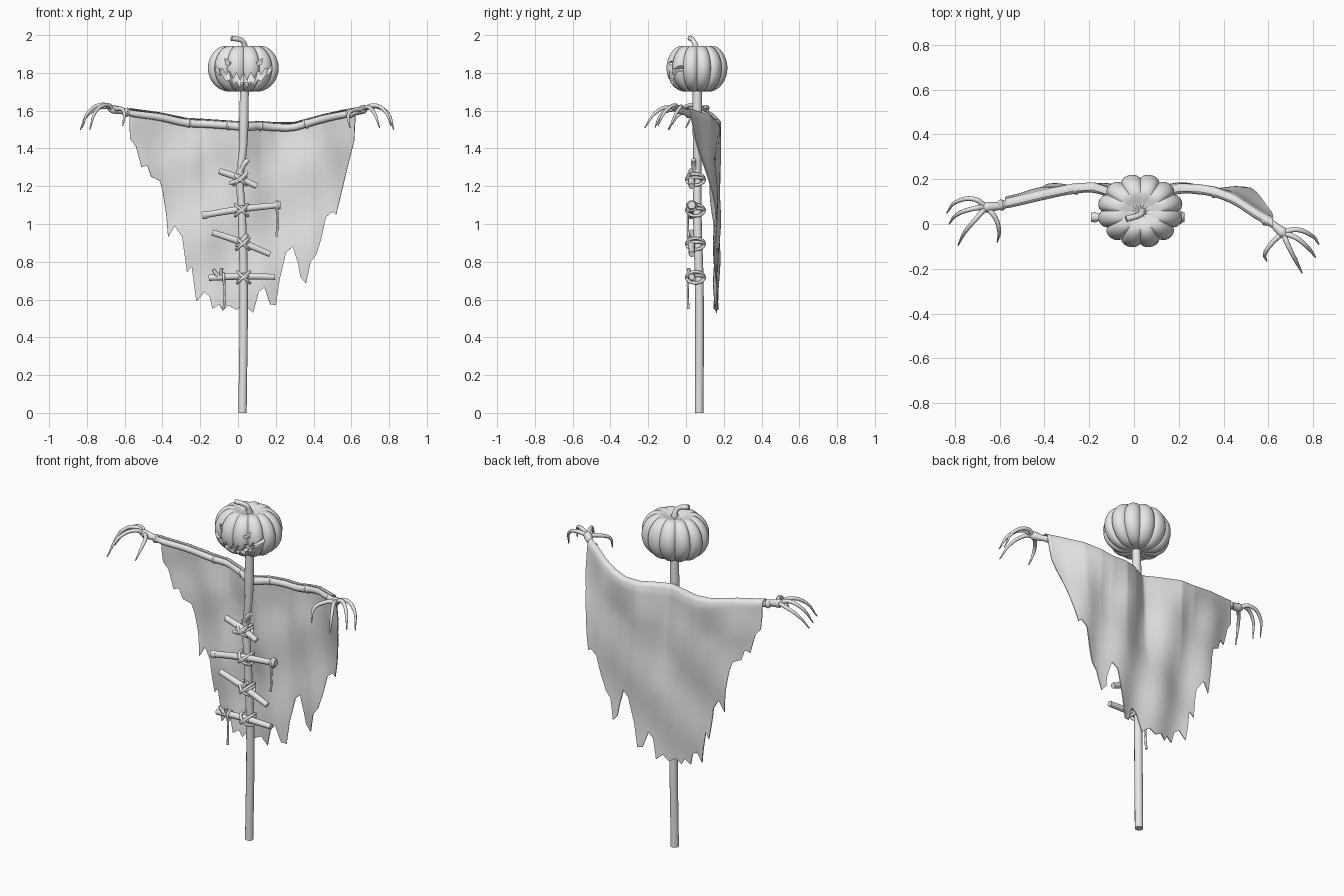
import bpy, bmesh, math, random
from mathutils import Vector

random.seed(4)
default = bpy.data.objects.get("Cube")
if default:
    bpy.data.objects.remove(default, do_unlink=True)

grey = bpy.data.materials.new("plain grey")
grey.use_nodes = True
grey.diffuse_color = (0.8, 0.8, 0.8, 1)
grey.node_tree.nodes["Principled BSDF"].inputs["Base Color"].default_value = grey.diffuse_color
parts = []


def link(name, data):
    ob = bpy.data.objects.new(name, data)
    bpy.context.collection.objects.link(ob)
    return ob


def finish(name, mesh):
    mesh.materials.clear()
    mesh.materials.append(grey)
    ob = link(name, mesh)
    parts.append(ob)
    return ob


def bake(ob):
    """Turn an object with its modifiers into a plain mesh and drop the source."""
    graph = bpy.context.evaluated_depsgraph_get()
    mesh = bpy.data.meshes.new_from_object(ob.evaluated_get(graph))
    bpy.data.objects.remove(ob, do_unlink=True)
    return mesh


def tube(name, points, radii, closed=False):
    """Smooth round tube through the points, with a radius for each."""
    if not isinstance(radii, (list, tuple)):
        radii = [radii] * len(points)
    curve = bpy.data.curves.new(name, "CURVE")
    curve.dimensions = "3D"
    curve.bevel_depth = 1
    curve.bevel_resolution = 3
    curve.resolution_u = 6
    curve.use_fill_caps = True
    spline = curve.splines.new("BEZIER")
    spline.bezier_points.add(len(points) - 1)
    spline.use_cyclic_u = closed
    for bp, co, r in zip(spline.bezier_points, points, radii):
        bp.co = co
        bp.radius = r
        bp.handle_left_type = bp.handle_right_type = "AUTO"
    mesh = bake(link(name + "_path", curve))
    return finish(name, mesh)


def lerp_table(table, x):
    """Linear lookup of the remaining columns by the first column."""
    for a, b in zip(table, table[1:]):
        if x <= b[0]:
            break
    t = min(max((x - a[0]) / (b[0] - a[0]), 0), 1)
    return [p + (q - p) * t for p, q in zip(a[1:], b[1:])]


# Pole
pole = [(.024, .07, 0), (.03, .07, .7), (.024, .062, .95), (.018, .06, 1.1),
        (.01, .06, 1.24), (.027, .06, 1.4), (.03, .06, 1.52), (.035, .06, 1.75)]
tube("pole", pole, [.023, .023, .023, .022, .021, .022, .026, .024])
tube("pole_twig", [(.015, .05, 1.28), (.035, .04, 1.32), (.055, .04, 1.34)], [.014, .014, .012])

# Arm branch, one crooked length from wrist to wrist
arm = [(-.62, .08, 1.598), (-.56, .09, 1.585), (-.415, .125, 1.565), (-.27, .155, 1.535),
       (-.18, .16, 1.53), (-.06, .12, 1.522), (.03, .085, 1.515), (.12, .13, 1.518),
       (.2, .155, 1.512), (.29, .152, 1.512), (.36, .14, 1.53), (.45, .105, 1.555),
       (.55, .04, 1.577), (.61, .005, 1.588), (.66, -.03, 1.6)]
tube("arm_branch", arm, [.013, .018, .02, .021, .021, .021, .024, .022,
                         .021, .02, .02, .02, .019, .017, .013])

# Raised knots on the arms
for x in (-.59, -.26, -.05, .12, .36, .59):
    mid, ahead, behind = (Vector((k, *lerp_table(arm, k))) for k in (x, x + .02, x - .02))
    tube("arm_knot", [behind, mid, ahead], [.016, .026, .016])

# Hands: palm and four clawed fingers each
hands = {
    "right": ((-.6, .08, 1.597), (-.66, .075, 1.607), [
        [(-.71, .11, 1.62), (-.79, .1, 1.585), (-.835, .05, 1.5)],
        [(-.71, .07, 1.632), (-.785, .045, 1.6), (-.825, 0, 1.51)],
        [(-.69, .04, 1.63), (-.75, -.03, 1.6), (-.785, -.095, 1.5)],
        [(-.62, .03, 1.61), (-.602, -.03, 1.585), (-.61, -.08, 1.52)]]),
    "left": ((.63, -.01, 1.593), (.665, -.04, 1.608), [
        [(.72, -.025, 1.622), (.79, -.05, 1.59), (.825, -.09, 1.5)],
        [(.72, -.06, 1.628), (.78, -.11, 1.595), (.81, -.15, 1.52)],
        [(.685, -.09, 1.62), (.72, -.16, 1.59), (.75, -.218, 1.51)],
        [(.62, -.08, 1.605), (.585, -.13, 1.58), (.592, -.165, 1.51)]])}
for side, (wrist, palm, fingers) in hands.items():
    w, p = Vector(wrist), Vector(palm)
    tube(side + "_palm", [w, p, p + (p - w) * .4], [.017, .024, .013])
    for joints in fingers:
        tube(side + "_finger", [p, *joints], [.013, .011, .009, .003])

# Cross sticks tied to the pole like ribs
ribs = [((-.1, .03, 1.28), (.1, .03, 1.2)), ((-.19, .03, 1.045), (.22, .03, 1.1)),
        ((-.135, .03, .955), (.17, .03, .84)), ((-.155, .03, .715), (.195, .03, .72))]
for a, b in ribs:
    a, b = Vector(a), Vector(b)
    mid = a.lerp(b, .5) + Vector((0, 0, .006))
    tube("rib_stick", [a, mid, b], [.017, .019, .016])
    # Crossed rope loops
    x, y, z = lerp_table([(q[2], *q) for q in pole], mid.z)
    z = a.z + (b.z - a.z) * (x - a.x) / (b.x - a.x)
    for tilt in (-.9, .9, .3):
        loop = []
        for k in range(8):
            t = k * math.pi / 4
            c = math.cos(t) * .033
            loop.append((x + c, .05 + .047 * math.sin(t), z + tilt * c))
        tube("rope_loop", loop, .008, True)

# Side twigs and end knobs on the sticks
tube("rib_twig", [(-.045, .025, 1.215), (.01, .012, 1.235), (.05, .02, 1.275)], [.01, .013, .009])
tube("rib_twig", [(.0, .03, .89), (.03, .02, .92), (.05, .015, .945)], [.014, .013, .01])
tube("rib_twig", [(-.085, .03, .715), (-.115, .02, .735), (-.13, .015, .76)], [.012, .011, .009])
tube("rib_twig", [(-.08, .03, .715), (-.09, .02, .74), (-.085, .01, .765)], [.012, .01, .008])
tube("rib_knob", [(.195, .03, 1.095), (.21, .03, 1.099), (.225, .03, 1.1)], [.02, .026, .02])
tube("rib_knob", [(-.19, .03, 1.045), (-.175, .03, 1.047), (-.16, .03, 1.05)], [.02, .023, .018])

# Dangling cords
for x, top, low in ((.205, 1.1, .935), (-.075, .72, .55)):
    tube("dangling_cord", [(x, .012, top), (x + .004, .01, (top + low) / 2), (x, .012, low)],
         [.007, .005, .007])
    tube("cord_loop", [(x, .03 + .024 * math.cos(k), top - .005 + .024 * math.sin(k))
                       for k in (0, 1.57, 3.14, 4.71)], .007, True)

# Ragged cloth: hem outline as x, z
hem = [(-.575, 1.52), (-.57, 1.45), (-.54, 1.41), (-.51, 1.3), (-.48, 1.31), (-.46, 1.25),
       (-.415, 1.23), (-.4, 1.18), (-.38, 1.05), (-.37, .93), (-.335, .99), (-.295, .93),
       (-.27, .745), (-.245, .775), (-.22, .59), (-.18, .64), (-.15, .615), (-.135, .55),
       (-.1, .575), (-.08, .54), (-.05, .57), (-.01, .545), (.035, .57), (.08, .53),
       (.11, .64), (.14, .665), (.17, .575), (.2, .57), (.22, .705), (.255, .85), (.29, .88),
       (.32, .785), (.33, .72), (.36, .685), (.385, .8), (.415, .84), (.44, .92), (.465, 1.035),
       (.5, 1.065), (.52, 1.05), (.545, 1.155), (.57, 1.26), (.59, 1.34), (.615, 1.44), (.62, 1.54)]
columns = [a[0] + (b[0] - a[0]) * k / 4 for a, b in zip(hem, hem[1:]) for k in range(4)] + [hem[-1][0]]
bm = bmesh.new()
grid = []
for x in columns:
    low = lerp_table(hem, x)[0]
    y, z = lerp_table(arm, x)
    wrap = .025
    column = []
    for angle in (110, 80, 50, 20):  # draped over the branch
        t = math.radians(angle)
        column.append((x, y + wrap * math.cos(t), z + wrap * math.sin(t)))
    for k in range(1, 25):  # hanging down behind it
        h = z + (low - z) * k / 24
        drop = min((z - h) / .6, 1)
        fold = .011 * math.sin(x * 22 + h * 3) + .006 * math.sin(x * 9 - h * 13)
        column.append((x, (y + wrap) * (1 - drop) + .163 * drop + fold * min(drop * 3, 1), h))
    grid.append([bm.verts.new(co) for co in column])
for left, right in zip(grid, grid[1:]):
    for k in range(len(left) - 1):
        bm.faces.new((left[k], left[k + 1], right[k + 1], right[k]))
bmesh.ops.recalc_face_normals(bm, faces=bm.faces)
mesh = bpy.data.meshes.new("ragged_cloth")
bm.to_mesh(mesh)
bm.free()
cloth = link("cloth_source", mesh)
solid = cloth.modifiers.new("thickness", "SOLIDIFY")
solid.thickness = .005
solid.offset = 0
finish("ragged_cloth", bake(cloth))

# Hollow pumpkin head: outer and inner ribbed shells
centre = Vector((.028, .058, 1.826))
bm = bmesh.new()
for scale in (1, .86):
    shell = bmesh.ops.create_uvsphere(bm, u_segments=96, v_segments=36, radius=1)["verts"]
    for v in shell:
        flat = math.hypot(v.co.x, v.co.y)
        lobe = abs(math.sin(6 * math.atan2(v.co.y, v.co.x))) ** .6
        grow = (.89 + .11 * lobe) * max(flat, .0001) ** -.2 if flat > .001 else 1
        dimple = .3 * math.exp(-(flat / .35) ** 2)
        height = v.co.z - math.copysign(dimple, v.co.z) * (1 if v.co.z > 0 else .4)
        height *= .97 + .03 * lobe
        v.co = centre + scale * Vector((v.co.x * grow * .192, v.co.y * grow * .165, height * .14))
    if scale < 1:
        bmesh.ops.reverse_faces(bm, faces=list({f for v in shell for f in v.link_faces}))
mesh = bpy.data.meshes.new("pumpkin_head")
bm.to_mesh(mesh)
bm.free()
head = link("head_source", mesh)

# Cutters for the toothed grin and the slanted eyes
upper, lower = [], []
for i in range(17):
    c = i / 8 - 1
    x, tooth = .03 + .15 * c, 1 - c * c
    upper.append((x, 1.8 + .04 * c * c - .045 * tooth * (i % 2)))
    lower.append((x, 1.722 + .09 * c * c + .03 * tooth * (1 - i % 2)))
eyes = [[(.03 + s * .1, 1.878), (.03 + s * .065, 1.855), (.03 + s * .075, 1.84), (.03 + s * .095, 1.845)]
        for s in (-1, 1)]
bm = bmesh.new()
for outline in [upper + lower[::-1], *eyes]:
    face = bm.faces.new([bm.verts.new((x, -.3, z)) for x, z in outline])
    side = bmesh.ops.extrude_face_region(bm, geom=[face])["geom"]
    bmesh.ops.translate(bm, vec=(0, .31, 0), verts=[g for g in side if isinstance(g, bmesh.types.BMVert)])
bmesh.ops.recalc_face_normals(bm, faces=bm.faces)
mesh = bpy.data.meshes.new("face_cutter")
bm.to_mesh(mesh)
bm.free()
cutter = link("face_cutter", mesh)
cutter.hide_render = True
cut = head.modifiers.new("carve", "BOOLEAN")
cut.operation = "DIFFERENCE"
cut.solver = "EXACT"
cut.object = cutter
finish("pumpkin_head", bake(head))
bpy.data.objects.remove(cutter, do_unlink=True)

# Stem
tube("pumpkin_stem", [(.035, .055, 1.9), (.035, .05, 1.945), (.025, .04, 1.968), (-.035, .022, 1.984)],
     [.022, .015, .013, .014])

# Smooth shading that keeps cut edges crisp
bpy.ops.object.select_all(action="DESELECT")
for ob in parts:
    ob.select_set(True)
bpy.context.view_layer.objects.active = parts[0]
bpy.ops.object.shade_smooth_by_angle(angle=math.radians(40))
